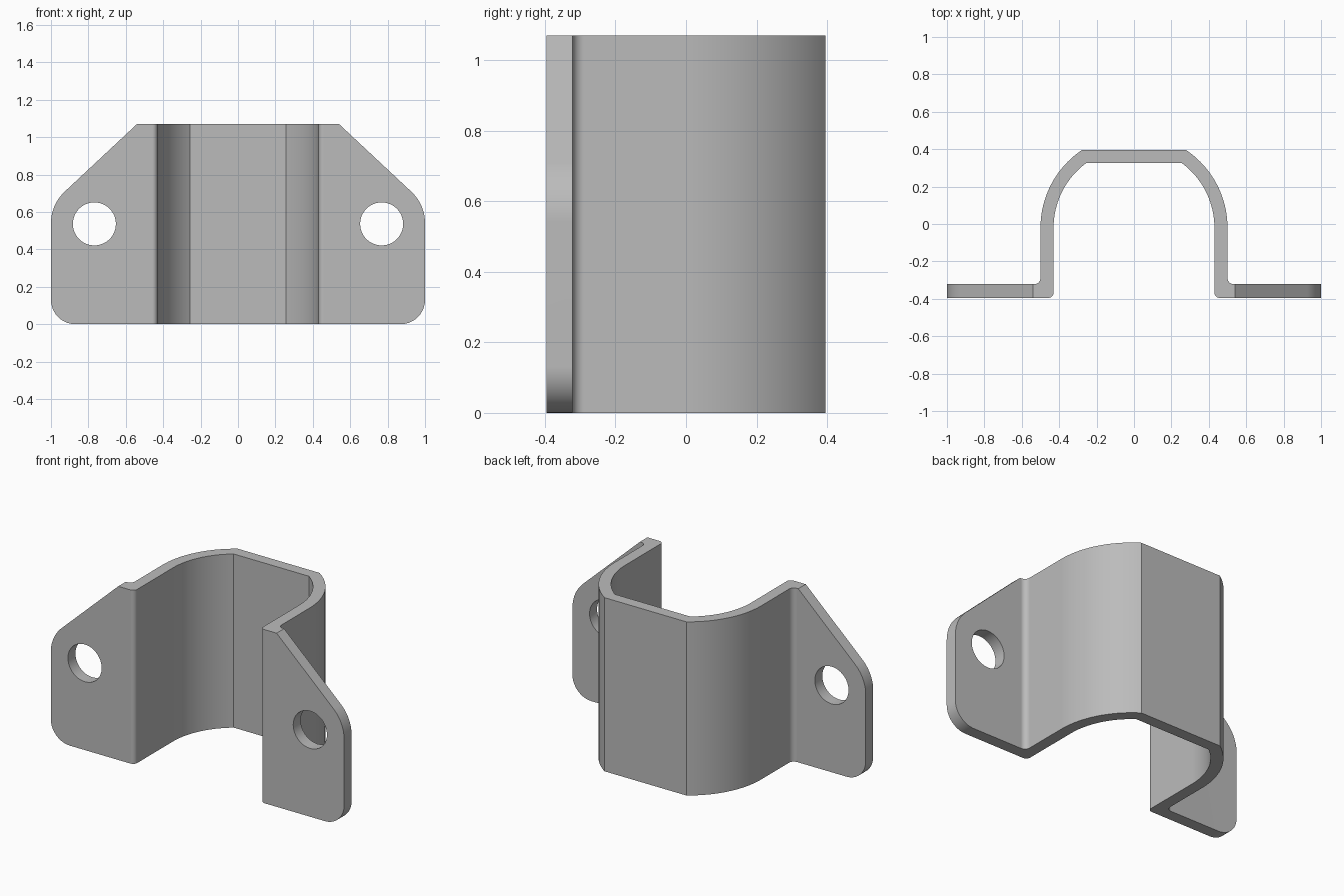
import bpy, bmesh, math
from mathutils import Vector, Matrix

if "Cube" in bpy.data.objects:
    bpy.data.objects.remove(bpy.data.objects["Cube"], do_unlink=True)

HEIGHT, BACK, FRONT, FLANGE = 1.07, 0.395, -0.395, -0.322
R_OUT, R_IN, ARC_Y, WALL = 0.5, 0.43, -0.02, 0.07


def fillet(prev, corner, nxt, radius, steps=10):
    """Points of an arc that rounds one corner of an outline."""
    p, c, n = Vector(prev), Vector(corner), Vector(nxt)
    a, b = (p - c).normalized(), (n - c).normalized()
    half = a.angle(b) / 2
    centre = c + (a + b).normalized() * radius / math.sin(half)
    start = c + a * radius / math.tan(half) - centre
    end = c + b * radius / math.tan(half) - centre
    turn = start.angle_signed(end)
    return [centre + Matrix.Rotation(-turn * i / steps, 2) @ start
            for i in range(steps + 1)]


def arc(radius, y_end, steps=20):
    """Saddle arc from the straight side up to the flat back."""
    top = math.asin((y_end - ARC_Y) / radius)
    return [Vector((radius * math.cos(top * i / steps),
                    ARC_Y + radius * math.sin(top * i / steps)))
            for i in range(steps + 1)]


def mirrored(half):
    return half + [Vector((-p.x, p.y)) for p in reversed(half)]


def prism(name, outline, depth, matrix=Matrix()):
    """Extrude a closed outline along its local z axis."""
    bm = bmesh.new()
    face = bm.faces.new([bm.verts.new((p.x, p.y, 0)) for p in outline])
    top = bmesh.ops.extrude_face_region(bm, geom=[face])["geom"]
    bmesh.ops.translate(bm, vec=(0, 0, depth),
                        verts=[v for v in top if isinstance(v, bmesh.types.BMVert)])
    bmesh.ops.recalc_face_normals(bm, faces=bm.faces)
    bm.transform(matrix)
    mesh = bpy.data.meshes.new(name)
    bm.to_mesh(mesh)
    bm.free()
    obj = bpy.data.objects.new(name, mesh)
    bpy.context.collection.objects.link(obj)
    return obj


def cut(obj, cutter, operation):
    cutter.hide_render = True
    mod = obj.modifiers.new("cut", "BOOLEAN")
    mod.operation, mod.object, mod.solver = operation, cutter, "EXACT"
    bpy.ops.object.modifier_apply(modifier=mod.name)
    bpy.data.objects.remove(cutter, do_unlink=True)


# Bent sheet: flanges, rounded bends, curved sides and flat back
outer = ([Vector((1, FRONT)), Vector((1, FLANGE))]
         + fillet((1, FLANGE), (R_OUT, FLANGE), (R_OUT, 0), 0.033)
         + arc(R_OUT, BACK))
inner = (list(reversed(arc(R_IN, BACK - WALL)))
         + fillet((R_IN, 0), (R_IN, FRONT), (1, FRONT), 0.028))
# Walk the right half's outside, cross over, and return along the inside
section = mirrored(outer)
section += [Vector((-p.x, p.y)) for p in reversed(inner)] + inner
bracket = prism("saddle_bracket", section, HEIGHT)
bpy.context.view_layer.objects.active = bracket
bracket.select_set(True)

# Front silhouette: rounded lower corners and sloping shoulders
upright = Matrix.Translation((0, 0.6, 0)) @ Matrix.Rotation(math.pi / 2, 4, "X")
shoulder, tip = (0.54, HEIGHT), (1, 0.64)
side = ([Vector((0.54 - 0.0107, HEIGHT + 0.01))]
        + fillet(shoulder, tip, (1, 0), 0.23)
        + fillet(tip, (1, 0), (0, 0), 0.13))
cut(bracket, prism("outline_cutter", mirrored(side), 1.2, upright), "INTERSECT")

# Bolt holes
for s in (-1, 1):
    ring = [Vector((s * 0.768 + 0.115 * math.cos(a), 0.536 + 0.115 * math.sin(a)))
            for a in (math.tau * i / 48 for i in range(48))]
    cut(bracket, prism("hole_cutter", ring, 1.2, upright), "DIFFERENCE")

# Plain grey metal
metal = bpy.data.materials.new("grey_metal")
metal.use_nodes = True
grey = (0.5, 0.5, 0.5, 1)
metal.diffuse_color = grey
metal.node_tree.nodes["Principled BSDF"].inputs["Base Color"].default_value = grey
bracket.data.materials.clear()
bracket.data.materials.append(metal)

# Smooth bends, crisp edges
bpy.ops.object.shade_smooth_by_angle(angle=math.radians(25))
weighted = bracket.modifiers.new("weighted_normals", "WEIGHTED_NORMAL")
weighted.keep_sharp = True
